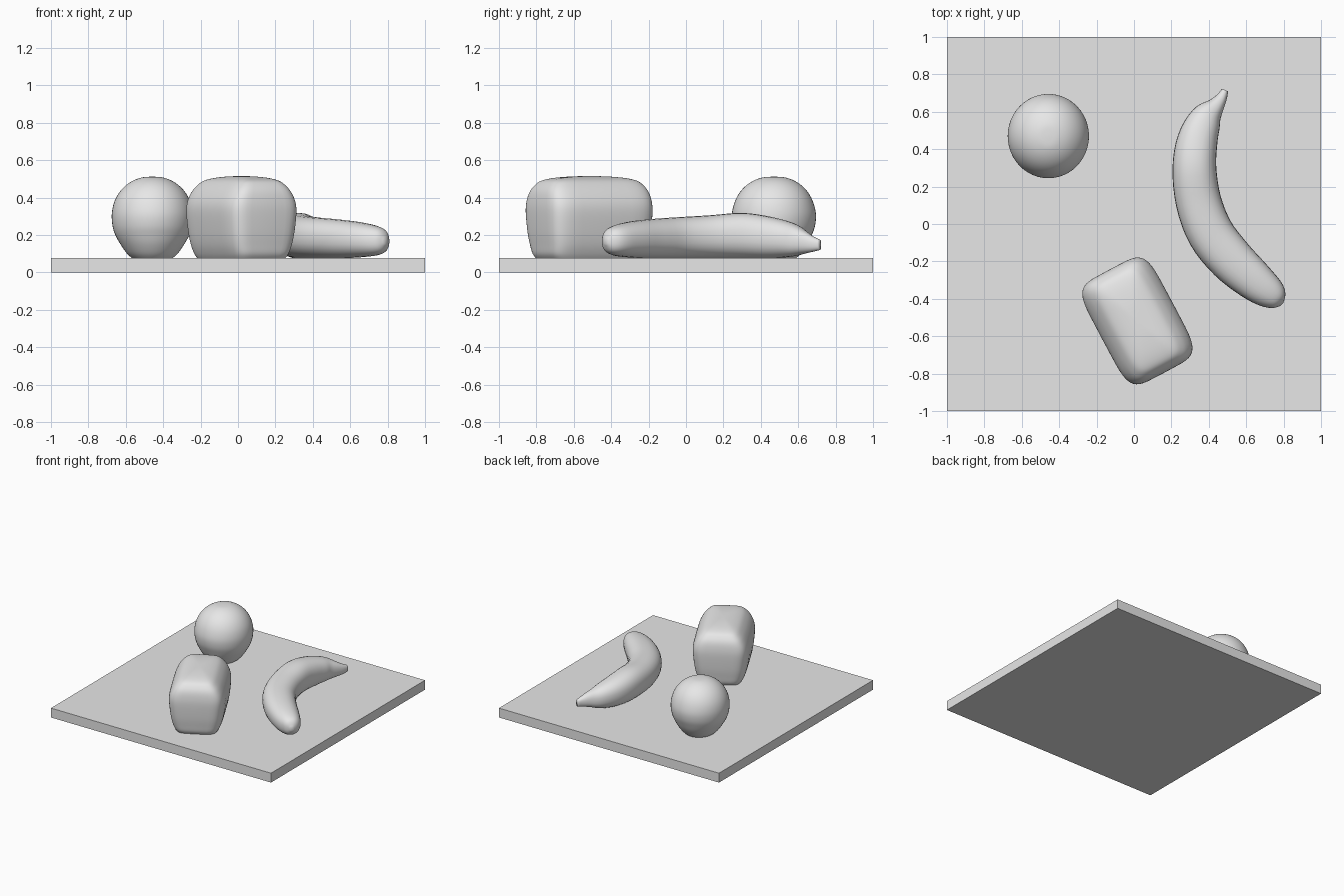
import bpy, bmesh, math
from mathutils import Vector

if "Cube" in bpy.data.objects:
    bpy.data.objects.remove(bpy.data.objects["Cube"])

grey = bpy.data.materials.new("light grey")
grey.diffuse_color = (0.8, 0.8, 0.8, 1)
grey.use_nodes = True
grey.node_tree.nodes["Principled BSDF"].inputs["Base Color"].default_value = grey.diffuse_color


def finish(name, bm, smooth=True):
    bmesh.ops.recalc_face_normals(bm, faces=bm.faces[:])
    mesh = bpy.data.meshes.new(name)
    bm.to_mesh(mesh)
    bm.free()
    mesh.materials.append(grey)
    obj = bpy.data.objects.new(name, mesh)
    bpy.context.collection.objects.link(obj)
    if smooth:
        for p in mesh.polygons:
            p.use_smooth = True
    return obj


def spline(keys, steps):
    """Catmull-Rom interpolation through tuples of any length."""
    pts = [Vector(k) for k in keys]
    pts = [pts[0]] + pts + [pts[-1]]
    out = []
    for i in range(1, len(pts) - 2):
        a, b, c, d = pts[i - 1:i + 3]
        for s in range(steps):
            t = s / steps
            out.append(0.5 * (2 * b + (c - a) * t + (2 * a - 5 * b + 4 * c - d) * t * t
                              + (3 * b - a - 3 * c + d) * t ** 3))
    return out + [pts[-1]]


def loft(name, rings):
    bm = bmesh.new()
    loops = [[bm.verts.new(p) for p in ring] for ring in rings]
    n = len(loops[0])
    for lo, hi in zip(loops, loops[1:]):
        for i in range(n):
            j = (i + 1) % n
            bm.faces.new((lo[i], lo[j], hi[j], hi[i]))
    bm.faces.new(loops[0])
    bm.faces.new(loops[-1])
    return finish(name, bm)


def oval(hx, hy, power, n=48):
    """Superellipse outline; a higher power is squarer."""
    def f(v):
        return math.copysign(abs(v) ** (2 / power), v)
    return [(hx * f(math.cos(a)), hy * f(math.sin(a)))
            for a in (2 * math.pi * i / n for i in range(n))]


def stack(name, centre, turn, power, levels):
    """Horizontal outlines (z, half x, half y) lofted upwards."""
    c, s = math.cos(turn), math.sin(turn)
    rings = []
    for z, hx, hy in spline(levels, 4):
        rings.append([(centre[0] + x * c - y * s, centre[1] + x * s + y * c, z)
                      for x, y in oval(hx, hy, power)])
    return loft(name, rings)


# Square board
bm = bmesh.new()
bmesh.ops.create_cube(bm, size=1)
for v in bm.verts:
    v.co = (v.co.x * 2, v.co.y * 2, (v.co.z + 0.5) * 0.077)
finish("board", bm, False)

# Round fruit, slightly narrowed at its base
stack("round_fruit", (-0.458, 0.47), 0, 2, [
    (0.07, 0.10, 0.11), (0.10, 0.135, 0.145), (0.15, 0.17, 0.18), (0.20, 0.198, 0.203),
    (0.25, 0.213, 0.22), (0.31, 0.217, 0.225), (0.37, 0.206, 0.212), (0.42, 0.182, 0.188),
    (0.46, 0.148, 0.154), (0.49, 0.105, 0.11), (0.508, 0.055, 0.06), (0.512, 0.01, 0.01)])

# Bread loaf with a tapered base and domed top
stack("bread_loaf", (0.018, -0.518), math.radians(28), 5.5, [
    (0.07, 0.155, 0.265), (0.10, 0.172, 0.285), (0.15, 0.19, 0.295), (0.22, 0.203, 0.305),
    (0.32, 0.212, 0.312), (0.38, 0.205, 0.31), (0.43, 0.182, 0.30), (0.465, 0.155, 0.28),
    (0.49, 0.125, 0.25), (0.505, 0.085, 0.19), (0.513, 0.04, 0.10), (0.515, 0.008, 0.02)])

# Banana: x, y, half width, bottom, top along its curve
banana = spline([
    (0.487, 0.716, 0.018, 0.12, 0.175), (0.468, 0.675, 0.03, 0.11, 0.195),
    (0.437, 0.63, 0.048, 0.10, 0.225), (0.385, 0.565, 0.085, 0.085, 0.265),
    (0.34, 0.45, 0.108, 0.075, 0.298), (0.323, 0.30, 0.117, 0.075, 0.318),
    (0.345, 0.12, 0.122, 0.075, 0.305), (0.41, -0.05, 0.125, 0.075, 0.295),
    (0.52, -0.19, 0.122, 0.075, 0.285), (0.64, -0.30, 0.108, 0.08, 0.27),
    (0.73, -0.372, 0.085, 0.09, 0.25), (0.772, -0.412, 0.053, 0.11, 0.225),
    (0.79, -0.43, 0.012, 0.15, 0.18)], 4)
rings = []
for i, k in enumerate(banana):
    a, b = banana[max(i - 1, 0)], banana[min(i + 1, len(banana) - 1)]
    side = Vector((a[1] - b[1], b[0] - a[0])).normalized()
    mid, half = (k[3] + k[4]) / 2, (k[4] - k[3]) / 2
    rings.append([(k[0] + side.x * u, k[1] + side.y * u, mid + w)
                  for u, w in oval(k[2], half, 2.3, 28)])
loft("banana", rings)
